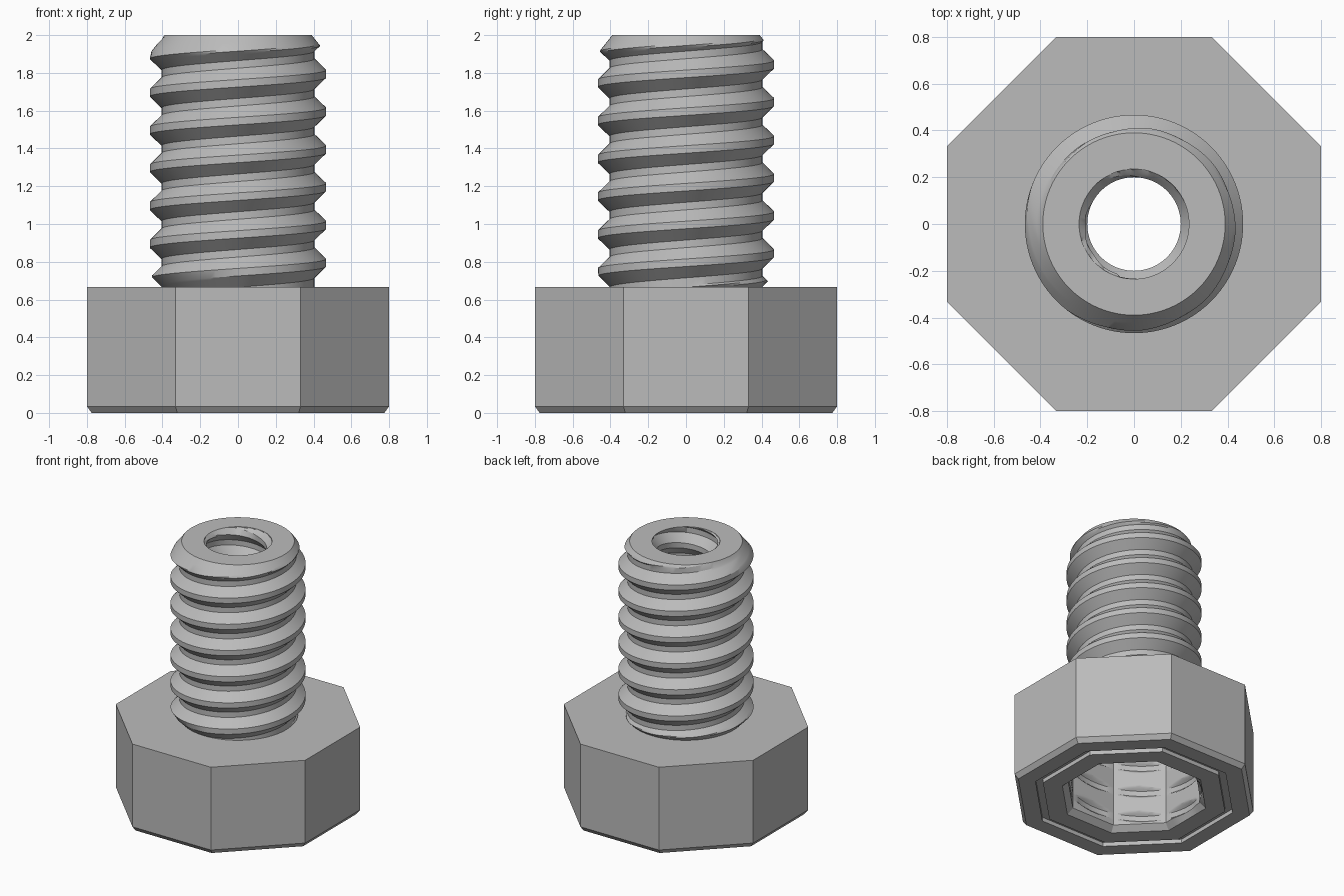
import bpy, bmesh
from math import pi, tau, cos, sin, radians

cube = bpy.data.objects.get("Cube")
if cube:
    bpy.data.objects.remove(cube, do_unlink=True)

PITCH = 0.2
SEGMENTS = 96
HEAD_TOP, TOP = 0.667, 2.0
SOCKET_TOP = 0.57

steel = bpy.data.materials.new("steel grey")
steel.use_nodes = True
grey = (0.5, 0.5, 0.5, 1)
steel.diffuse_color = grey
steel.node_tree.nodes["Principled BSDF"].inputs["Base Color"].default_value = grey


def clamp(v, low, high):
    return max(low, min(high, v))


def thread_radius(theta, z, minor, major, phase):
    """Trapezoid thread: flat crest, sloped flanks, flat root."""
    turn = (z - phase) / PITCH - theta / tau
    distance = abs((turn + 0.5) % 1 - 0.5)
    return minor + (major - minor) * clamp((0.4 - distance) / 0.3, 0, 1)


def octagon_radius(theta, apothem):
    return apothem / cos((theta + pi / 8) % (pi / 4) - pi / 8)


def helix_levels(theta, low, high, phase):
    """Heights along one column that follow the thread edges."""
    steps = [s / 20 for s in range(-8, 9) if abs(s) > 1]
    turns = range(int(low / PITCH) - 3, int(high / PITCH) + 3)
    return [clamp(phase + PITCH * (k + s + theta / tau), low, high)
            for k in turns for s in steps]


def revolve(name, column, segments=SEGMENTS, start=0.0, inward=False, smooth=True):
    """Skin a ring of (radius, z) columns into one object."""
    bm = bmesh.new()
    grid = []
    for i in range(segments + 1):
        theta = start + tau * i / segments
        grid.append([bm.verts.new((r * cos(theta), r * sin(theta), z))
                     for r, z in column(theta)])
    for a, b in zip(grid, grid[1:]):
        for j in range(len(a) - 1):
            quad = (a[j], b[j], b[j + 1], a[j + 1])
            bm.faces.new(quad[::-1] if inward else quad)
    bmesh.ops.remove_doubles(bm, verts=bm.verts, dist=1e-5)
    mesh = bpy.data.meshes.new(name)
    bm.to_mesh(mesh)
    bm.free()
    if smooth:
        mesh.shade_smooth()
        mesh.set_sharp_from_angle(angle=radians(25))
    mesh.materials.append(steel)
    obj = bpy.data.objects.new(name, mesh)
    bpy.context.collection.objects.link(obj)
    return obj


# Octagonal head: grooved underside, bevelled lower edge, flat top
def head_column(theta):
    profile = [(0.48, 0), (0.61, 0), (0.61, 0.03), (0.66, 0.03), (0.66, 0),
               (0.775, 0), (0.8, 0.035), (0.8, HEAD_TOP), (0.3, HEAD_TOP)]
    return [(apothem / cos(pi / 8), z) for apothem, z in profile]


revolve("octagonal_head", head_column, segments=8, start=pi / 8, smooth=False)


# Threaded shaft with chamfered ends and a flat rim around the bore
def shaft_column(theta):
    points = []
    for z in helix_levels(theta, HEAD_TOP, TOP, -0.005):
        r = thread_radius(theta, z, 0.405, 0.467, -0.005)
        points.append((min(r, 0.39 + (TOP - z) * 0.8, 0.405 + z - HEAD_TOP), z))
    return points + [(0.235, TOP)]


revolve("threaded_shaft", shaft_column)


# Octagonal socket under the head, nicked by a thread, with a ceiling
def socket_column(theta):
    phase = -0.03
    points = [(octagon_radius(theta, 0.48), 0)]
    for z in helix_levels(theta, 0.04, SOCKET_TOP, phase):
        points.append((max(octagon_radius(theta, 0.44),
                           thread_radius(theta, z, 0.405, 0.467, phase)), z))
    return points + [(0.2, SOCKET_TOP)]


revolve("octagonal_socket", socket_column, inward=True)


# Threaded bore through the shaft with a countersunk mouth
def bore_column(theta):
    points = []
    for z in helix_levels(theta, SOCKET_TOP, TOP, 0):
        r = thread_radius(theta, z, 0.2, 0.25, 0)
        if z > TOP - 0.01:
            r = 0.235
        points.append((max(r, 0.235 - (TOP - z)), z))
    return points


revolve("threaded_bore", bore_column, inward=True)
